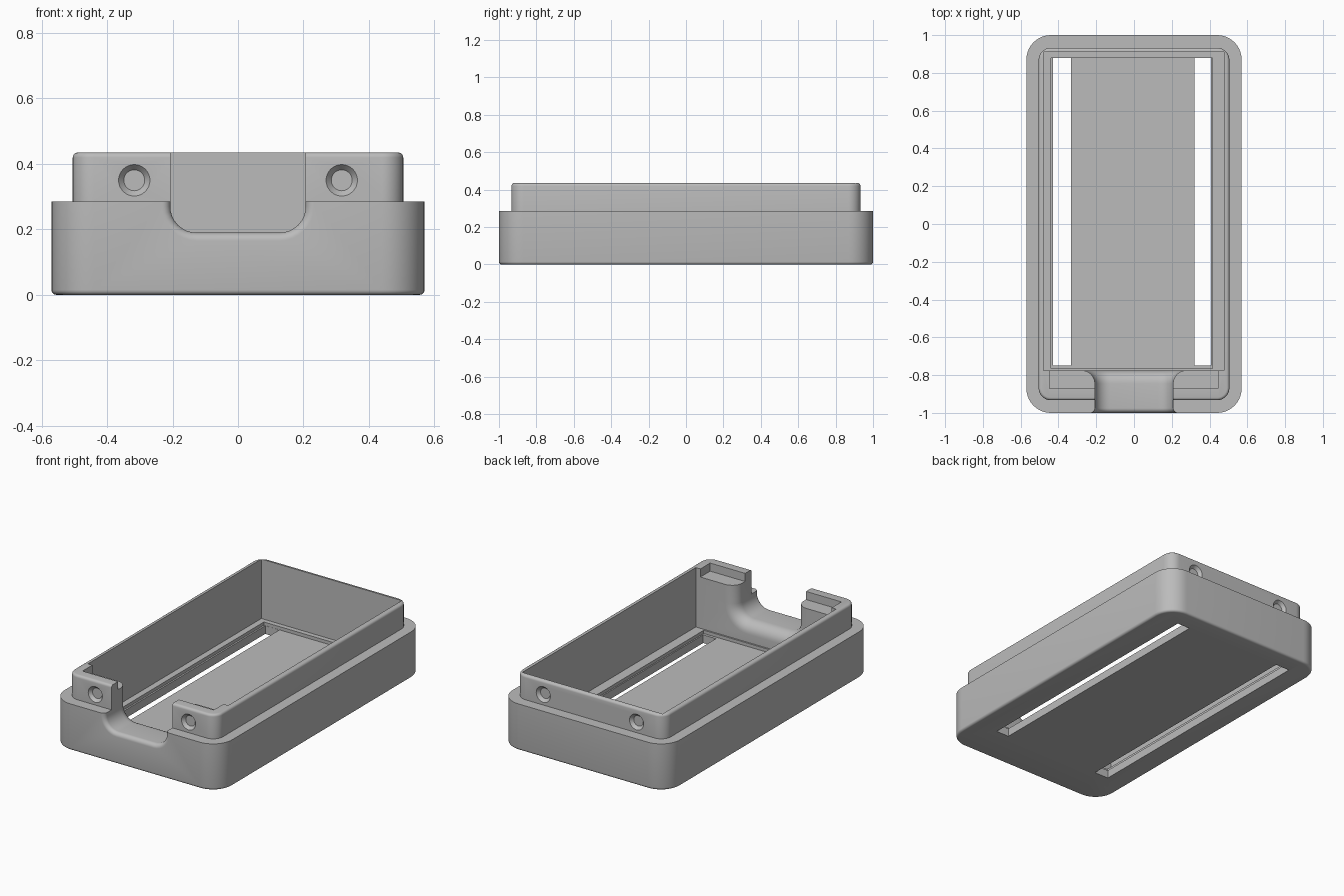
import bpy, bmesh, math
from math import sin, cos, pi, sqrt
from mathutils import Vector

cube = bpy.data.objects.get("Cube")
if cube:
    bpy.data.objects.remove(cube, do_unlink=True)

grey = bpy.data.materials.new("light_grey_plastic")
grey.use_nodes = True
colour = (0.5, 0.5, 0.5, 1)
grey.diffuse_color = colour
grey.node_tree.nodes["Principled BSDF"].inputs["Base Color"].default_value = colour


def loft(name, rings):
    """Skin a closed solid through rings with equal point counts."""
    bm = bmesh.new()
    loops = [[bm.verts.new(p) for p in ring] for ring in rings]
    n = len(loops[0])
    for a, b in zip(loops, loops[1:]):
        for i in range(n):
            j = (i + 1) % n
            bm.faces.new((a[i], a[j], b[j], b[i]))
    bm.faces.new(loops[0])
    bm.faces.new(loops[-1])
    bmesh.ops.recalc_face_normals(bm, faces=bm.faces)
    mesh = bpy.data.meshes.new(name)
    bm.to_mesh(mesh)
    bm.free()
    mesh.materials.append(grey)
    obj = bpy.data.objects.new(name, mesh)
    bpy.context.collection.objects.link(obj)
    return obj


def rounded_rect(w, d, r, z, seg=10):
    """Horizontal rounded rectangle with half sizes w and d."""
    ring = []
    for k, (sx, sy) in enumerate(((1, 1), (-1, 1), (-1, -1), (1, -1))):
        for i in range(seg + 1):
            a = (k + i / seg) * pi / 2
            ring.append((sx * (w - r) + r * cos(a), sy * (d - r) + r * sin(a), z))
    return ring


def box(name, x0, x1, y0, y1, z0, z1):
    return loft(name, [[(x0, y0, z), (x1, y0, z), (x1, y1, z), (x0, y1, z)]
                       for z in (z0, z1)])


def cut(target, cutter):
    mod = target.modifiers.new(cutter.name, "BOOLEAN")
    mod.operation = "DIFFERENCE"
    mod.solver = "EXACT"
    mod.object = cutter
    bpy.context.view_layer.objects.active = target
    bpy.ops.object.modifier_apply(modifier=mod.name)
    bpy.data.objects.remove(cutter, do_unlink=True)


# Stepped outer body with rounded bottom and rim edges
W, D, R, STEP = 0.57, 1.0, 0.13, 0.285
RW, RD, RR, TOP = 0.505, 0.933, 0.065, 0.435
FILLET = 0.015
arc = [i * pi / 8 for i in range(5)]
rings = []
for a in arc:
    o = FILLET * (1 - sin(a))
    rings.append(rounded_rect(W - o, D - o, R - o, FILLET * (1 - cos(a))))
rings.append(rounded_rect(W, D, R, STEP))
rings.append(rounded_rect(RW, RD, RR, STEP))
for a in arc:
    o = FILLET * (1 - cos(a))
    rings.append(rounded_rect(RW - o, RD - o, RR - o, TOP - FILLET * (1 - sin(a))))
case = loft("case_shell", rings)

# Main cavity, then the slightly lower floor panel inside it
BACK, FRONT = 0.91, -0.775
cut(case, box("cavity", -0.478, 0.476, FRONT, BACK, 0.07, 0.6))
cut(case, box("floor_recess", -0.44, 0.415, FRONT + 0.01, 0.88, 0.05, 0.1))

# Two long slots through the floor
for x0, x1 in ((-0.43, -0.334), (0.32, 0.407)):
    cut(case, box("slot", x0, x1, -0.748, 0.879, -0.1, 0.2))

# Shallow shelf behind the front rim
cut(case, box("shelf", -0.448, 0.445, -0.87, FRONT + 0.02, 0.385, 0.6))


# Front opening with a rounded lip outside and a wider flare inside
def notch_ring(y, off):
    w, z, r = 0.207 + off, 0.19 - off, 0.08 + off
    ring = [(w, y, 0.6), (-w, y, 0.6)]
    for cx, start in ((-w + r, pi), (w - r, 1.5 * pi)):
        for i in range(9):
            a = start + i * pi / 16
            ring.append((cx + r * cos(a), y, z + r + r * sin(a)))
    return ring


def flare(edge, r, inward):
    """Stations of a quarter-round lip ending at the given y."""
    out = []
    for i in range(9):
        a = i * pi / 16
        out.append((edge + inward * r * (1 - sin(a)), r * (1 - cos(a))))
    return out + [(edge - inward * 0.04, r)]


stations = flare(-1.0, 0.025, 1)[::-1] + flare(FRONT, 0.07, -1)
cut(case, loft("front_notch", [notch_ring(y, off) for y, off in stations]))


# Tapered latch dimples in the front and back of the rim
def dimple(x, side):
    rings = []
    for depth, r in ((-0.02, 0.048), (0.0, 0.048), (0.019, 0.032)):
        rings.append([(x + r * cos(i * pi / 16), side * (RD - depth), 0.35 + r * sin(i * pi / 16))
                      for i in range(32)])
    return loft("dimple", rings)


for side in (-1, 1):
    for x in (-0.317, 0.317):
        cut(case, dimple(x, side))

# Smooth the rounded edges, keep the creases crisp
bpy.ops.object.select_all(action="DESELECT")
case.select_set(True)
bpy.context.view_layer.objects.active = case
bpy.ops.object.shade_smooth_by_angle(angle=math.radians(30))
